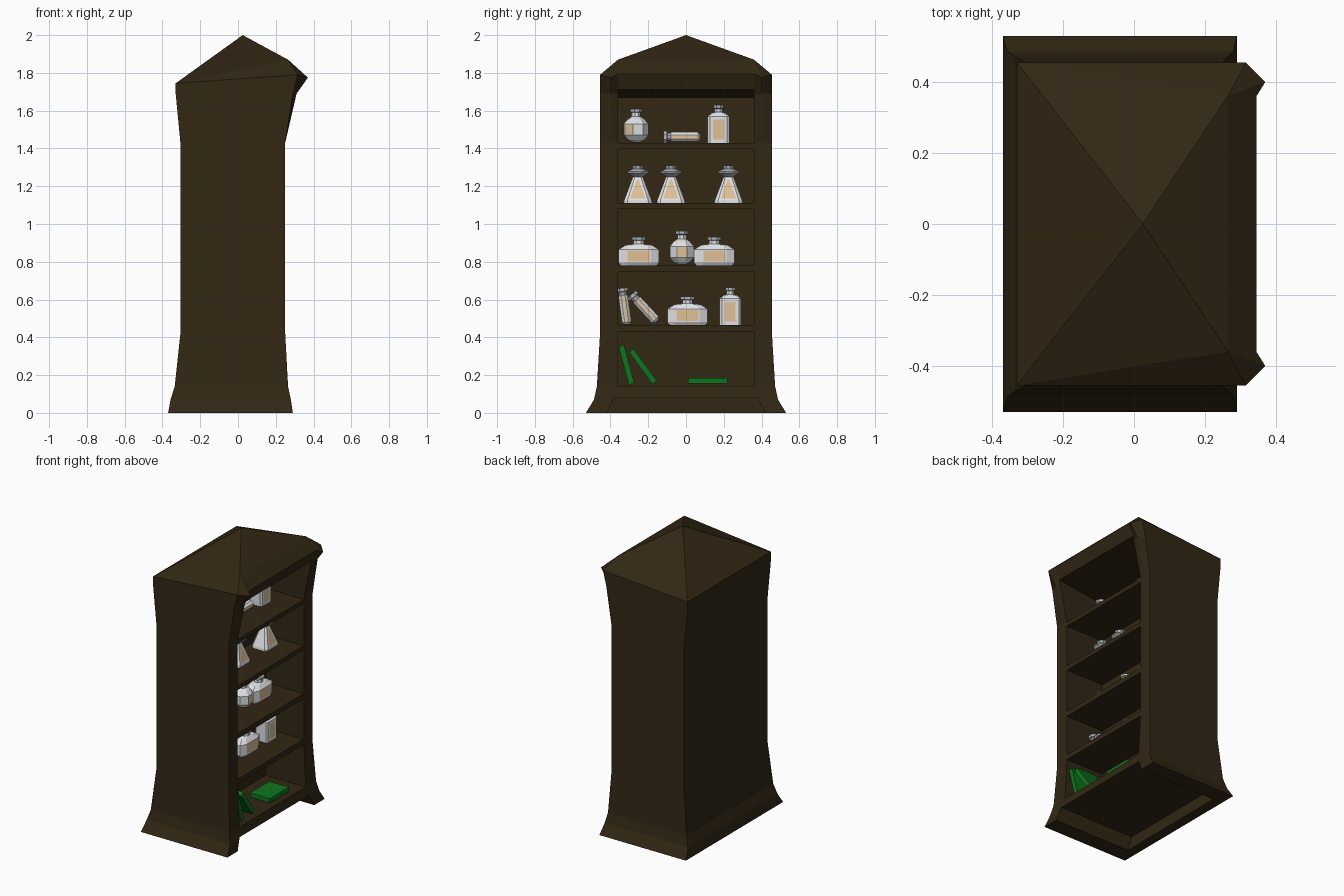
import bpy, bmesh, math
from mathutils import Matrix, Vector

if "Cube" in bpy.data.objects:
    bpy.data.objects.remove(bpy.data.objects["Cube"])


def material(name, rgb):
    m = bpy.data.materials.new(name)
    m.diffuse_color = (*rgb, 1)
    m.use_nodes = True
    m.node_tree.nodes["Principled BSDF"].inputs["Base Color"].default_value = m.diffuse_color
    return m


WOOD = material("dark wood", (0.032, 0.020, 0.007))
GLASS = material("pale glass", (0.78, 0.80, 0.83))
LABEL = material("label paper", (0.75, 0.53, 0.30))
RIM = material("grey rim", (0.45, 0.47, 0.50))
GREEN = material("green cover", (0.004, 0.18, 0.012))


def finish(name, bm, mats, matrix=Matrix()):
    bmesh.ops.recalc_face_normals(bm, faces=bm.faces)
    me = bpy.data.meshes.new(name)
    bm.to_mesh(me)
    bm.free()
    ob = bpy.data.objects.new(name, me)
    for m in mats:
        me.materials.append(m)
    ob.matrix_world = matrix
    bpy.context.collection.objects.link(ob)
    return ob


def bridge(bm, a, b):
    n = len(a)
    return [bm.faces.new((a[i], a[(i + 1) % n], b[(i + 1) % n], b[i])) for i in range(n)]


# cabinet body: rings from the flared foot to the eaves, then the hipped roof
def body_ring(bm, z, xb, xs, xp, xf, y, zs=None):
    zs = zs or (z, z, z, z)
    half = [(xb, y, zs[0]), (xs, y, zs[1]), (xp, min(0.40, y), zs[2]), (xf, 0.36, zs[3])]
    pts = [(p[0], -p[1], p[2]) for p in half] + half[::-1]
    return [bm.verts.new(p) for p in pts]


bm = bmesh.new()
rings = [body_ring(bm, z, xb, xs, xp, xf, y, zs) for z, xb, xs, xp, xf, y, zs in (
    (0, -0.37, 0.29, 0.29, 0.29, 0.53, None),
    (0.07, -0.357, 0.28, 0.28, 0.28, 0.487, None),
    (0.14, -0.335, 0.265, 0.265, 0.265, 0.472, None),
    (0.42, -0.305, 0.25, 0.25, 0.25, 0.455, None),
    (1.43, -0.305, 0.25, 0.25, 0.25, 0.455, None),
    (1.69, -0.33, 0.29, 0.31, 0.305, 0.455, None),
    (1.78, -0.33, 0.315, 0.37, 0.345, 0.455, (1.745, 1.79, 1.775, 1.795)))]
for lo, hi in zip(rings, rings[1:]):
    bridge(bm, lo, hi)
bm.faces.new(rings[0])
e = rings[-1]
a, b, t = [bm.verts.new(p) for p in ((0.265, -0.36, 1.87), (0.265, 0.36, 1.87), (0.025, 0, 2.0))]
for f in ((e[0], e[1], a), (e[0], a, t), (e[1], e[2], a), (e[2], e[3], a), (e[3], e[4], b, a),
          (e[4], e[5], b), (e[5], e[6], b), (e[6], e[7], b), (e[7], t, b), (e[7], e[0], t), (a, b, t)):
    bm.faces.new(f)
cabinet = finish("cabinet_body", bm, [WOOD])


# cutters: five shelf bays and the hollow under the plinth
def prism(name, p0, p1):
    bm = bmesh.new()
    r0, r1 = [[bm.verts.new(p) for p in r] for r in (p0, p1)]
    bridge(bm, r0, r1)
    bm.faces.new(r0)
    bm.faces.new(r1)
    ob = finish(name, bm, [WOOD])
    ob.hide_render = True
    ob.hide_viewport = True
    ob.display_type = 'WIRE'
    return ob


BACK = -0.04
cutters = []
for z0, z1, zf in ((0.14, 0.43, 0.43), (0.465, 0.745, 0.745), (0.78, 1.08, 1.08),
                   (1.11, 1.40, 1.40), (1.43, 1.67, 1.745)):
    prof = [(BACK, z0), (0.6, z0), (0.6, zf), (BACK, z1)]
    cutters.append(prism("bay_cutter", *[[(x, y, z) for x, z in prof] for y in (-0.36, 0.36)]))
trap = [(-0.427, -0.02), (0.427, -0.02), (0.38, 0.08), (-0.38, 0.08)]
cutters.append(prism("plinth_cutter", *[[(x, y, z) for y, z in trap] for x in (-0.30, 0.6)]))
for c in cutters:
    m = cabinet.modifiers.new("cut", 'BOOLEAN')
    m.operation = 'DIFFERENCE'
    m.solver = 'EXACT'
    m.object = c
bpy.context.view_layer.update()
cut_mesh = bpy.data.meshes.new_from_object(cabinet.evaluated_get(bpy.context.evaluated_depsgraph_get()))
cabinet.modifiers.clear()
cabinet.data = cut_mesh
for c in cutters:
    bpy.data.objects.remove(c)


# bottles: stacked chamfered-square sections (half depth, half width, z, chamfer)
def bottle(name, sections, label_seg, inset, rim_from, loc, tilt=0, turn=0):
    bm = bmesh.new()
    rings = []
    for rx, ry, z, c in sections:
        k = 1 - c
        pts = [(1, -k), (1, k), (k, 1), (-k, 1), (-1, k), (-1, -k), (-k, -1), (k, -1)]
        rings.append([bm.verts.new((x * rx, y * ry, z)) for x, y in pts])
    label = None
    for i, (lo, hi) in enumerate(zip(rings, rings[1:])):
        faces = bridge(bm, lo, hi)
        for f in faces:
            f.material_index = 2 if i >= rim_from else 0
        if i == label_seg:
            label = faces[0]
    bm.faces.new(rings[0])
    bm.faces.new(rings[-1]).material_index = 2
    bmesh.ops.recalc_face_normals(bm, faces=bm.faces)
    bmesh.ops.inset_individual(bm, faces=[label], thickness=inset)
    label.material_index = 1
    mat = Matrix.Translation(loc) @ Matrix.Rotation(math.radians(tilt), 4, 'X') \
        @ Matrix.Rotation(math.radians(turn), 4, 'Z')
    finish(name, bm, [GLASS, LABEL, RIM], mat)


OCT = 0.586


def neck(r, z0, z1):
    """Round neck topped by a wider rim."""
    return [(r, r, z0, OCT), (r, r, z1 - 0.02, OCT), (r * 1.35, r * 1.35, z1 - 0.016, OCT),
            (r * 1.35, r * 1.35, z1, OCT)]


ball = [(0.07 * math.cos(v), 0.07 * math.cos(v), 0.07 + 0.07 * math.sin(v), OCT)
        for v in map(math.radians, (-75, -52, -25, 25, 52))]
ROUND = ball + neck(0.024, 0.138, 0.18)
TALL = [(0.048, 0.057, 0, 0.2), (0.048, 0.057, 0.14, 0.2), (0.03, 0.035, 0.158, 0.4)] + neck(0.02, 0.162, 0.2)
WIDE = [(0.045, 0.095, 0, 0.3), (0.055, 0.107, 0.015, 0.4), (0.055, 0.107, 0.085, 0.4),
        (0.035, 0.07, 0.108, 0.4)] + neck(0.027, 0.115, 0.152)
FLASK = [(0.06, 0.075, 0, 0.25), (0.06, 0.073, 0.015, 0.25), (0.022, 0.026, 0.14, 0.4),
         (0.05, 0.056, 0.16, OCT), (0.05, 0.056, 0.168, OCT), (0.025, 0.025, 0.182, OCT),
         (0.03, 0.03, 0.2, OCT)]
TUBE = [(0.014, 0.014, 0, OCT), (0.025, 0.025, 0.012, OCT), (0.025, 0.025, 0.155, OCT),
        (0.02, 0.02, 0.158, OCT), (0.02, 0.02, 0.174, OCT), (0.031, 0.031, 0.176, OCT),
        (0.031, 0.031, 0.195, OCT)]
X = 0.05
for y, z, turn in ((-0.265, 1.43, -35), (-0.022, 0.782, 0)):
    bottle("round_bottle", ROUND, 2, 0.003, 6, (X, y, z), 0, turn)
for y, z in ((0.172, 1.43), (0.235, 0.465)):
    bottle("tall_bottle", TALL, 0, 0.025, 4, (X, y, z))
for y, z in ((-0.25, 0.78), (0.15, 0.78), (0.008, 0.465)):
    bottle("wide_bottle", WIDE, 1, 0.008, 5, (X, y, z))
for y in (-0.255, -0.08, 0.225):
    bottle("cone_flask", FLASK, 1, 0.018, 2, (X, y, 1.11))
for y, z, tilt in ((0.075, 1.461, 90), (-0.312, 0.468, 8), (-0.155, 0.485, 43)):
    bottle("test_tube", TUBE, 1, 0.004, 3, (X, y, z), tilt)

# books on the lowest shelf: two leaning, one lying flat
for y, z, tilt in ((-0.315, 0.254, 15), (-0.228, 0.246, 36), (0.115, 0.170, 90)):
    bm = bmesh.new()
    bmesh.ops.create_cube(bm, size=1, matrix=Matrix.Diagonal((0.15, 0.03, 0.21, 1)))
    finish("book", bm, [GREEN], Matrix.Translation((0.16, y, z)) @ Matrix.Rotation(math.radians(tilt), 4, 'X'))
